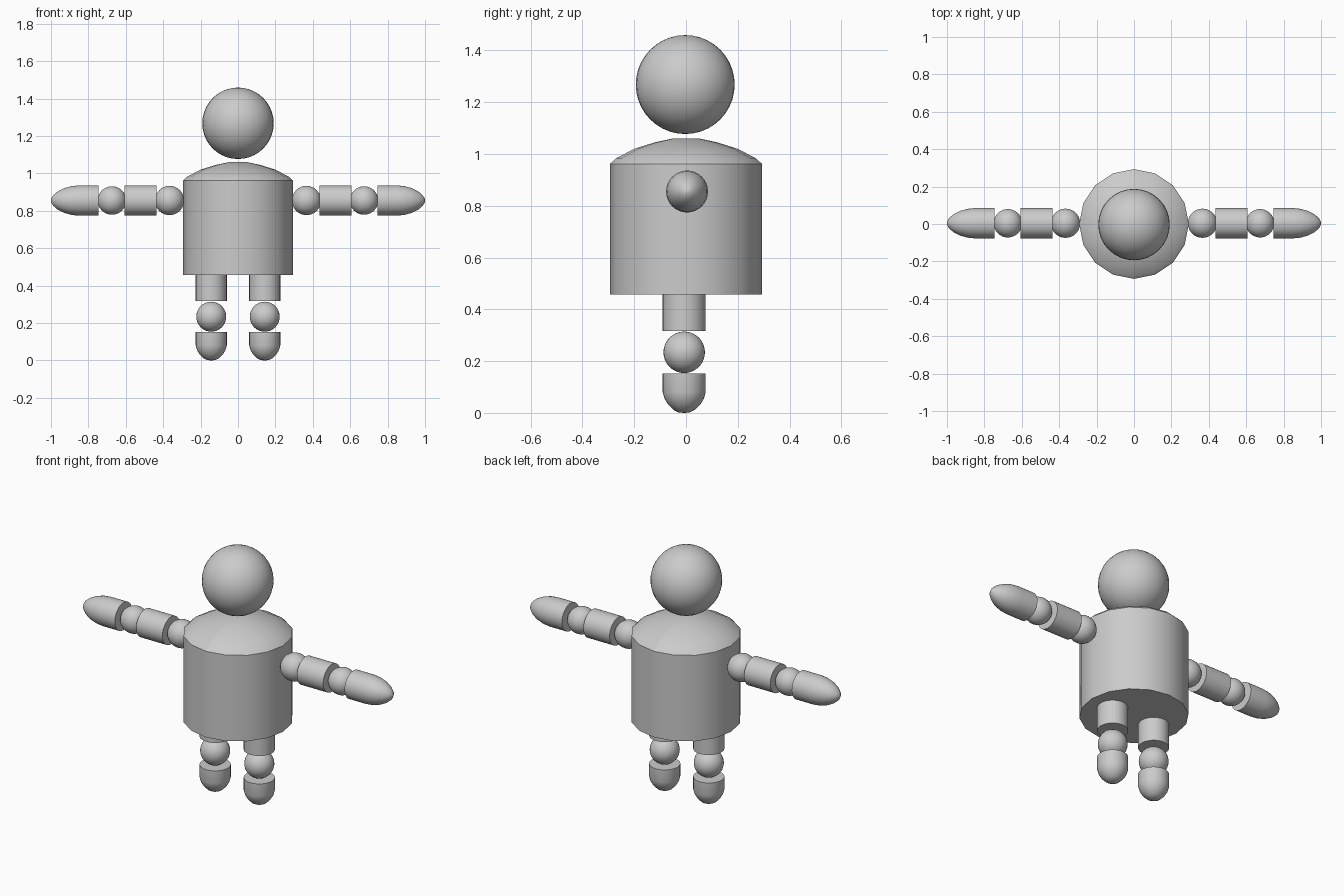
import bpy, bmesh, math
from mathutils import Matrix

if "Cube" in bpy.data.objects:
    bpy.data.objects.remove(bpy.data.objects["Cube"])

grey = bpy.data.materials.new("light_grey")
grey.diffuse_color = (0.6, 0.6, 0.6, 1)
grey.use_nodes = True
grey.node_tree.nodes["Principled BSDF"].inputs["Base Color"].default_value = grey.diffuse_color


def finish(name, bm, matrix, seam=False):
    """Turn a bmesh into a smooth, placed object."""
    bmesh.ops.recalc_face_normals(bm, faces=bm.faces)
    bm.transform(matrix)
    me = bpy.data.meshes.new(name)
    bm.to_mesh(me)
    bm.free()
    ob = bpy.data.objects.new(name, me)
    bpy.context.collection.objects.link(ob)
    me.materials.append(grey)
    bpy.ops.object.select_all(action='DESELECT')
    ob.select_set(True)
    bpy.context.view_layer.objects.active = ob
    bpy.ops.object.shade_smooth_by_angle(angle=math.radians(40))
    if seam:  # crease across the shoulders from front to back
        for e in me.edges:
            a, b = (me.vertices[i].co for i in e.vertices)
            if abs(a.x) < 1e-4 and abs(b.x) < 1e-4 and min(a.z, b.z) > 0.9:
                e.use_edge_sharp = True
    return ob


def lathe(name, profile, sides, matrix, seam=False):
    """Revolve (radius, height) points around z, closing both ends."""
    bm = bmesh.new()
    rings = [[bm.verts.new((r * math.cos(math.tau * i / sides),
                            r * math.sin(math.tau * i / sides), h))
              for i in range(sides)] for r, h in profile]
    for a, b in zip(rings, rings[1:]):
        for i in range(sides):
            j = (i + 1) % sides
            bm.faces.new((a[i], a[j], b[j], b[i]))
    bm.faces.new(rings[0])
    bm.faces.new(rings[-1])
    return finish(name, bm, matrix, seam)


def ball(name, radius, center):
    bm = bmesh.new()
    bmesh.ops.create_uvsphere(bm, u_segments=32, v_segments=20, radius=radius)
    return finish(name, bm, Matrix.Translation(center))


# Head and torso
ball("head", 0.191, (0, -0.003, 1.268))
lathe("torso", [(0.293, 0.458), (0.293, 0.962), (0.272, 0.982), (0.2, 1.02),
                (0.12, 1.045), (0.05, 1.06)], 16,
      Matrix.Translation((0, 0, 0)), seam=True)

for side, s in (("left", 1), ("right", -1)):
    # Arm: local z runs outward from the shoulder
    arm = Matrix.Translation((0, 0.004, 0.855)) @ Matrix.Rotation(s * math.pi / 2, 4, 'Y')
    ball(side + "_shoulder", 0.078, (s * 0.366, 0.004, 0.855))
    lathe(side + "_upper_arm", [(0.081, 0.436), (0.081, 0.606)], 32, arm)
    ball(side + "_elbow", 0.076, (s * 0.674, 0.004, 0.855))
    lathe(side + "_forearm", [(0.081, 0.745), (0.081, 0.85), (0.077, 0.89),
                              (0.066, 0.93), (0.048, 0.965), (0.028, 0.988),
                              (0.012, 0.998), (0.002, 1.0)], 32, arm)
    # Leg
    x, y = s * 0.143, -0.007
    leg = Matrix.Translation((x, y, 0))
    lathe(side + "_thigh", [(0.083, 0.317), (0.083, 0.47)], 32, leg)
    ball(side + "_knee", 0.08, (x, y, 0.234))
    lathe(side + "_foot", [(0.083, 0.153), (0.083, 0.08), (0.076, 0.055),
                           (0.062, 0.032), (0.042, 0.012), (0.022, 0.002),
                           (0.002, 0.0)], 32, leg)
